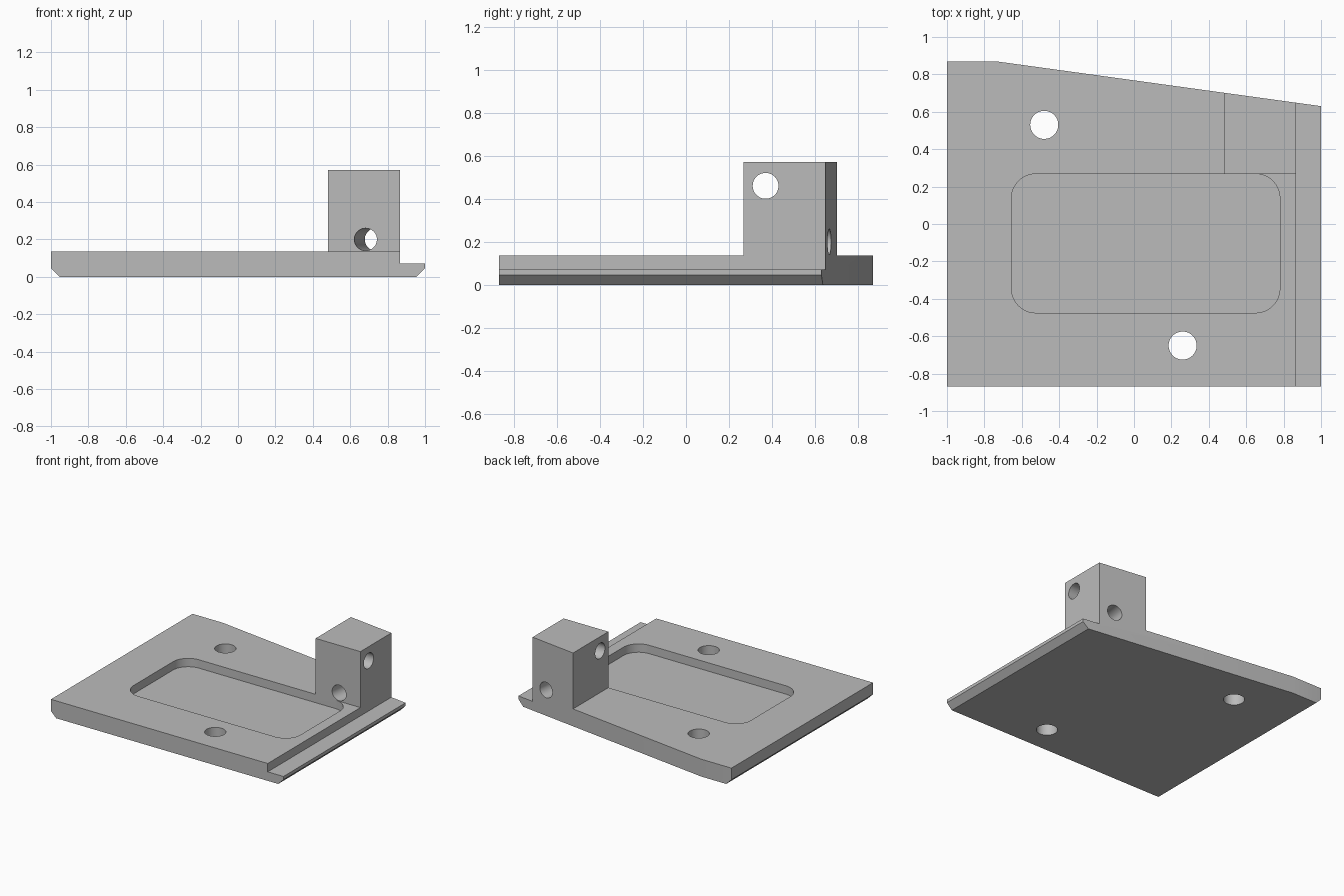
import bpy, bmesh
from math import pi, sin, cos, radians
from mathutils import Vector, Matrix

if "Cube" in bpy.data.objects:
    bpy.data.objects.remove(bpy.data.objects["Cube"], do_unlink=True)

grey = bpy.data.materials.new("machined grey")
grey.use_nodes = True
COLOUR = (0.5, 0.5, 0.5, 1)
grey.diffuse_color = COLOUR
grey.node_tree.nodes["Principled BSDF"].inputs["Base Color"].default_value = COLOUR

# Slanted back edge
SLANT_START = Vector((-0.74, 0.87, 0))
SLANT_END = Vector((1, 0.63, 0))
run = (SLANT_END - SLANT_START).normalized()
SLANT_NORMAL = Vector((-run.y, run.x, 0))
POCKET_BACK = 0.268


def make_object(name, bm):
    bmesh.ops.recalc_face_normals(bm, faces=bm.faces)
    mesh = bpy.data.meshes.new(name)
    bm.to_mesh(mesh)
    bm.free()
    mesh.materials.append(grey)
    obj = bpy.data.objects.new(name, mesh)
    bpy.context.collection.objects.link(obj)
    return obj


def extrude(name, points, direction, slanted=False):
    """Extrude a closed outline, optionally trimming it along the slanted edge."""
    bm = bmesh.new()
    face = bm.faces.new([bm.verts.new(p) for p in points])
    moved = bmesh.ops.extrude_face_region(bm, geom=[face])["geom"]
    bmesh.ops.translate(bm, vec=direction,
                        verts=[v for v in moved if isinstance(v, bmesh.types.BMVert)])
    if slanted:
        cut = bmesh.ops.bisect_plane(bm, geom=bm.verts[:] + bm.edges[:] + bm.faces[:],
                                     plane_co=SLANT_START, plane_no=SLANT_NORMAL,
                                     clear_outer=True)["geom_cut"]
        bmesh.ops.holes_fill(bm, edges=[e for e in cut if isinstance(e, bmesh.types.BMEdge)])
    return make_object(name, bm)


def drill(name, centre, axis, radius, length=1.2):
    bm = bmesh.new()
    turn = Vector(axis).to_track_quat('Z', 'Y').to_matrix().to_4x4()
    bmesh.ops.create_cone(bm, cap_ends=True, segments=48, radius1=radius, radius2=radius,
                          depth=length, matrix=Matrix.Translation(centre) @ turn)
    return make_object(name, bm)


def combine(target, other, operation):
    mod = target.modifiers.new(operation.title(), 'BOOLEAN')
    mod.operation, mod.solver, mod.object = operation, 'EXACT', other
    bpy.context.view_layer.objects.active = target
    bpy.ops.object.modifier_apply(modifier=mod.name)
    bpy.data.objects.remove(other, do_unlink=True)


# Base plate: chamfered lower sides and a step along the left side
profile = [(-0.955, 0), (0.955, 0), (1, 0.045), (1, 0.07), (0.865, 0.07),
           (0.865, 0.135), (-1, 0.135), (-1, 0.045)]
plate = extrude("mounting_plate", [(x, -0.87, z) for x, z in profile], (0, 1.74, 0), True)

# Upright block with a back face flush with the slanted edge
outline = [(0.48, POCKET_BACK), (0.865, POCKET_BACK), (0.865, 0.9), (0.48, 0.9)]
block = extrude("upright_block", [(x, y, 0.1) for x, y in outline], (0, 0, 0.47), True)
combine(plate, block, 'UNION')

# Shallow rounded pocket
r = 0.13
corners = [(0.78 - r, POCKET_BACK - r, 0), (-0.655 + r, POCKET_BACK - r, 90),
           (-0.655 + r, -0.475 + r, 180), (0.78 - r, -0.475 + r, 270)]
pocket = []
for cx, cy, start in corners:
    for i in range(13):
        a = radians(start + i * 7.5)
        pocket.append((cx + r * cos(a), cy + r * sin(a), 0.07))
combine(plate, extrude("pocket_cutter", pocket, (0, 0, 0.3)), 'DIFFERENCE')

# Plate bolt holes, then the two cross holes in the block
holes = [((-0.48, 0.53, 0), (0, 0, 1), 0.075),
         ((0.26, -0.65, 0), (0, 0, 1), 0.075),
         ((0.71, 0.47, 0.2), SLANT_NORMAL, 0.06),
         ((0.67, 0.37, 0.46), (1, 0, 0), 0.06)]
for centre, axis, radius in holes:
    combine(plate, drill("hole_cutter", centre, axis, radius), 'DIFFERENCE')

# Smooth hole walls, crisp edges
bpy.ops.object.select_all(action='DESELECT')
plate.select_set(True)
bpy.context.view_layer.objects.active = plate
bpy.ops.object.shade_smooth_by_angle(angle=radians(20))
